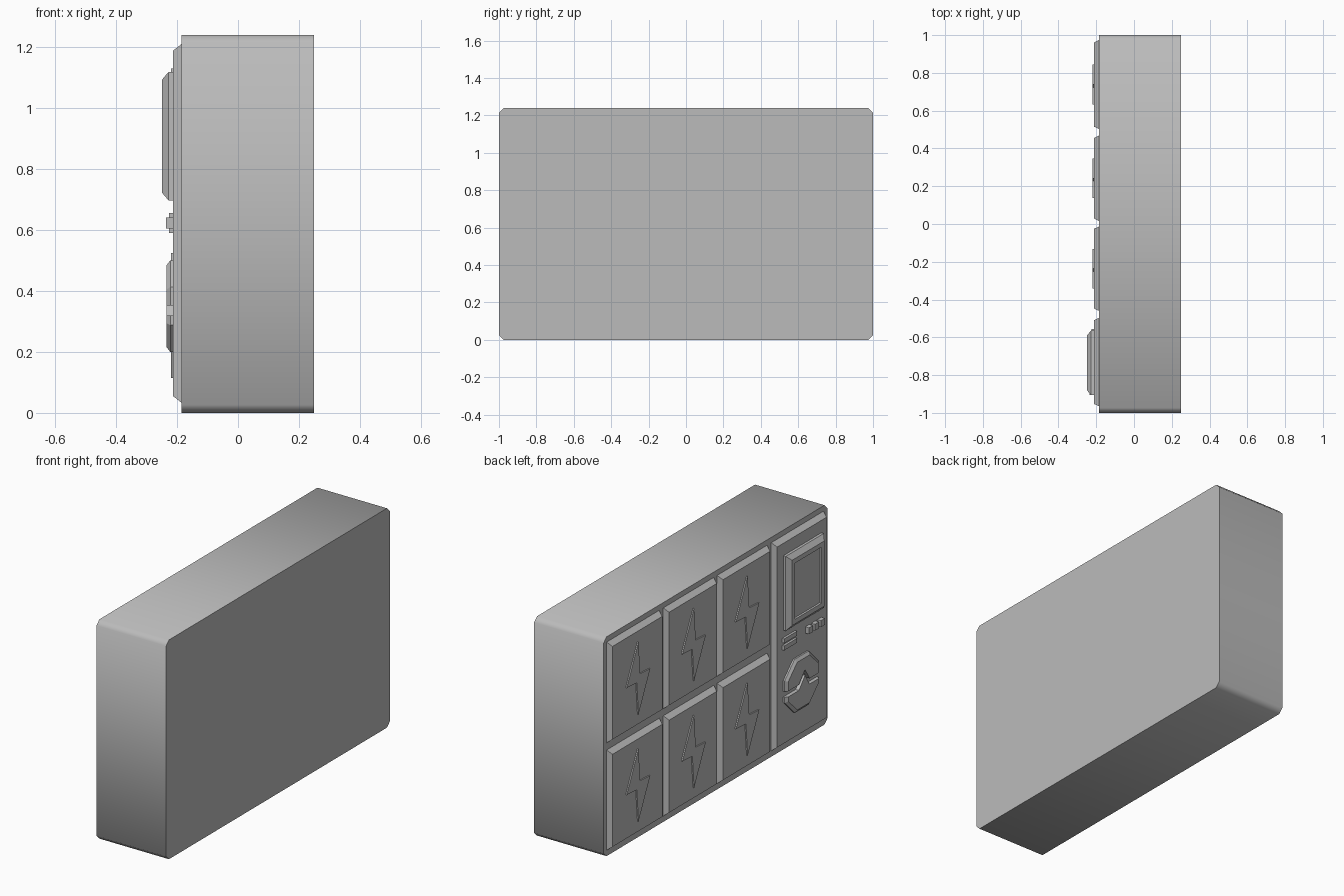
import bpy, bmesh, math

cube = bpy.data.objects.get("Cube")
if cube:
    bpy.data.objects.remove(cube, do_unlink=True)

grey = bpy.data.materials.new("plain grey")
grey.use_nodes = True
grey.diffuse_color = (0.5, 0.5, 0.5, 1)
for node in grey.node_tree.nodes:
    if node.type == 'BSDF_PRINCIPLED':
        node.inputs["Base Color"].default_value = (0.5, 0.5, 0.5, 1)

BACK, WALL, FACE = 0.25, -0.185, -0.213   # depth levels along x


def loft(name, rings):
    """Solid from (x, outline) rings; each outline is a list of (y, z)."""
    bm = bmesh.new()
    loops = [[bm.verts.new((x, y, z)) for y, z in outline] for x, outline in rings]
    n = len(loops[0])
    for a, b in zip(loops, loops[1:]):
        for i in range(n):
            j = (i + 1) % n
            bm.faces.new((a[i], a[j], b[j], b[i]))
    bm.faces.new(loops[0])
    bm.faces.new(loops[-1])
    bmesh.ops.recalc_face_normals(bm, faces=bm.faces)
    mesh = bpy.data.meshes.new(name)
    bm.to_mesh(mesh)
    bm.free()
    mesh.materials.append(grey)
    obj = bpy.data.objects.new(name, mesh)
    bpy.context.collection.objects.link(obj)
    return obj


def rect(y0, y1, z0, z1, dy=0, dz=None):
    dz = dy if dz is None else dz
    return [(y0 + dy, z0 + dz), (y1 - dy, z0 + dz), (y1 - dy, z1 - dz), (y0 + dy, z1 - dz)]


def octagon(y, z, r):
    angles = [math.pi / 8 + i * math.pi / 4 for i in range(8)]
    return [(y + r * math.cos(a), z + r * math.sin(a)) for a in angles]


def block(name, y0, y1, z0, z1, x):
    return loft(name, [(FACE + 0.005, rect(y0, y1, z0, z1)), (x, rect(y0, y1, z0, z1))])


def panel(name, y0, y1, z0, z1):
    return loft(name, [(WALL + 0.003, rect(y0, y1, z0, z1)), (WALL, rect(y0, y1, z0, z1)),
                       (FACE, rect(y0, y1, z0, z1, 0.013, 0.022))])


# Cabinet body with softened long edges
H, C = 1.24, 0.026
profile = [(-1 + C, 0), (1 - C, 0), (1, C), (1, H - C),
           (1 - C, H), (-1 + C, H), (-1, H - C), (-1, C)]
body = loft("cabinet_body", [(BACK, profile), (WALL, profile)])
bpy.ops.object.select_all(action='DESELECT')
body.select_set(True)
bpy.context.view_layer.objects.active = body
bpy.ops.object.shade_smooth_by_angle(angle=math.radians(50))

# Six battery panels, each with a raised bolt
half_bolt = [(0, 0.205), (0.105, -0.015), (0.015, -0.02)]
bolt = half_bolt + [(-y, -z) for y, z in half_bolt]
columns = [(0.503, 0.974), (0.016, 0.468), (-0.46, -0.013)]
rows = [("lower", 0.033, 0.6, 0.32), ("upper", 0.64, 1.21, 0.925)]
for i, (y0, y1) in enumerate(columns):
    for row, z0, z1, zc in rows:
        panel(f"{row}_battery_panel_{i + 1}", y0, y1, z0, z1)
        outline = [((y0 + y1) / 2 + y, zc + z) for y, z in bolt]
        loft(f"{row}_bolt_{i + 1}", [(FACE + 0.004, outline), (-0.22, outline)])

# Tall control panel
panel("control_panel", -0.965, -0.497, 0.033, 1.21)

# Display with chamfered frame and recessed screen
area = (-0.905, -0.565, 0.697, 1.118)
loft("display", [(FACE + 0.005, rect(*area)), (-0.228, rect(*area)),
                 (-0.25, rect(*area, 0.026)), (-0.25, rect(*area, 0.052)),
                 (-0.242, rect(*area, 0.055))])

# Indicator bars and push buttons
for i, z in enumerate((0.59, 0.63)):
    block(f"indicator_bar_{i + 1}", -0.67, -0.555, z, z + 0.025, -0.226)
for i, y in enumerate((-0.78, -0.833, -0.886)):
    block(f"push_button_{i + 1}", y - 0.018, y + 0.018, 0.605, 0.641, -0.236)

# Octagonal badge split by a zigzag channel
yc, zc = -0.715, 0.35
badge = loft("octagon_badge", [(FACE + 0.002, octagon(yc, zc, 0.163)),
                               (-0.222, octagon(yc, zc, 0.163)),
                               (-0.234, octagon(yc, zc, 0.146))])
path = [(0.2, -0.03), (0.04, -0.03), (-0.015, 0.035), (-0.055, -0.03), (-0.2, -0.03)]
strip = [(yc + y, zc + z) for y, z in path]
strip += [(y, z + 0.032) for y, z in reversed(strip)]
cutter = loft("channel_cutter", [(-0.19, strip), (-0.26, strip)])
cutter.hide_render = True
cut = badge.modifiers.new("channel", 'BOOLEAN')
cut.operation = 'DIFFERENCE'
cut.solver = 'EXACT'
cut.object = cutter
bpy.context.view_layer.objects.active = badge
bpy.ops.object.modifier_apply(modifier=cut.name)
bpy.data.objects.remove(cutter, do_unlink=True)
